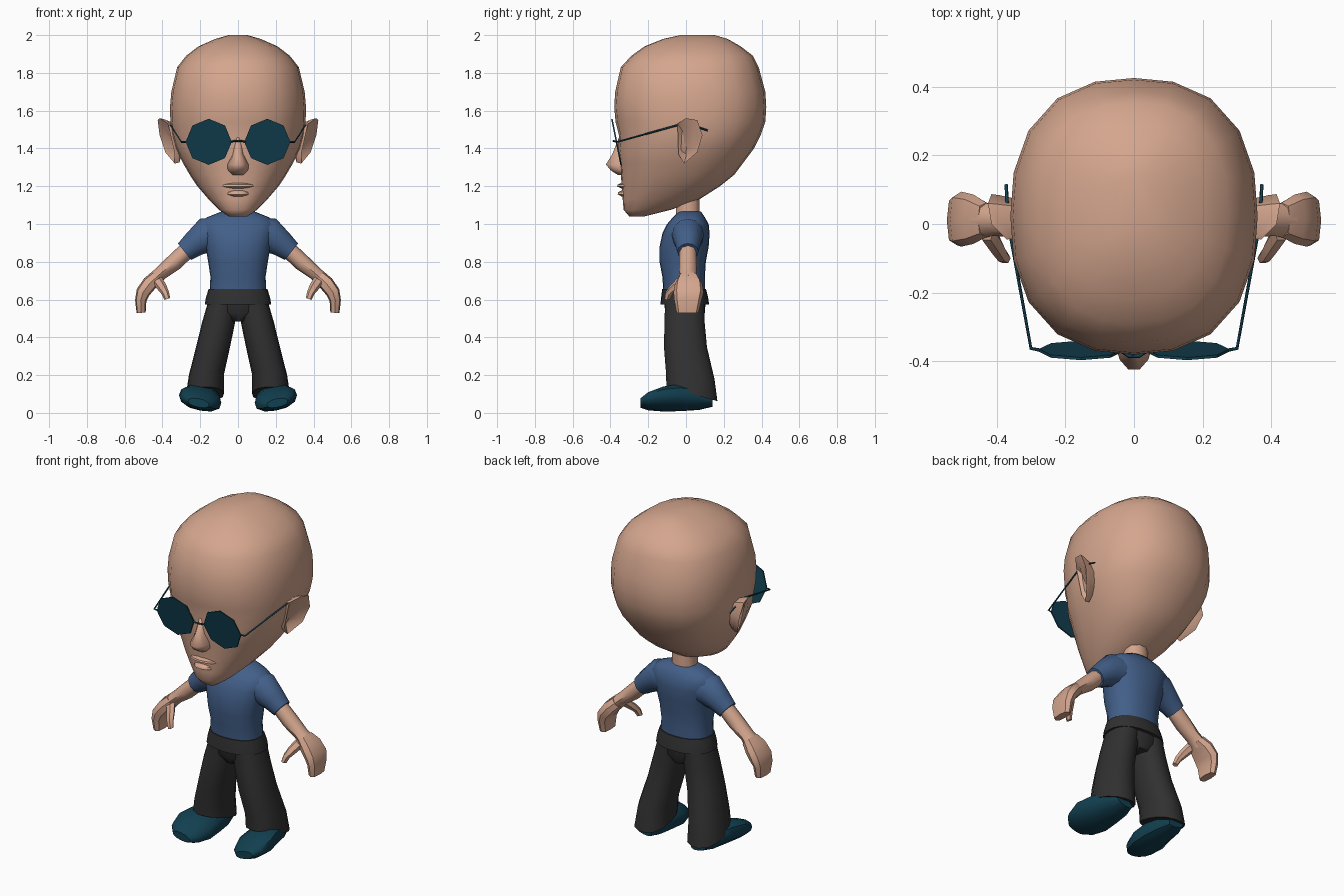
import bpy, bmesh, math
from mathutils import Vector

old = bpy.data.objects.get("Cube")
if old:
    bpy.data.objects.remove(old)


def material(name, r, g, b):
    m = bpy.data.materials.new(name)
    m.use_nodes = True
    m.diffuse_color = (r, g, b, 1)
    node = m.node_tree.nodes["Principled BSDF"]
    node.inputs["Base Color"].default_value = (r, g, b, 1)
    node.inputs["Roughness"].default_value = 0.8
    return m


SKIN = material("skin", 0.66, 0.38, 0.27)
SHIRT = material("blue_shirt", 0.055, 0.115, 0.25)
CLOTH = material("charcoal_cloth", 0.03, 0.03, 0.03)
TEAL = material("dark_teal", 0.006, 0.05, 0.08)


def loft(name, rings, mat, side=1, angle=50):
    """Skin a list of equal-length point rings, cap both ends."""
    bm = bmesh.new()
    loops = [[bm.verts.new((p[0] * side, p[1], p[2])) for p in r] for r in rings]
    n = len(loops[0])
    for a, b in zip(loops, loops[1:]):
        for i in range(n):
            j = (i + 1) % n
            bm.faces.new((a[i], a[j], b[j], b[i]))
    bm.faces.new(loops[0])
    bm.faces.new(loops[-1])
    bmesh.ops.recalc_face_normals(bm, faces=bm.faces[:])
    me = bpy.data.meshes.new(name)
    bm.to_mesh(me)
    bm.free()
    me.materials.append(mat)
    me.shade_smooth()
    me.set_sharp_from_angle(angle=math.radians(angle))
    ob = bpy.data.objects.new(name, me)
    bpy.context.collection.objects.link(ob)
    return ob


def oval(n, power=2):
    """Unit superellipse points."""
    pts = []
    for i in range(n):
        t = math.tau * i / n
        c, s = math.cos(t), math.sin(t)
        k = (abs(c) ** power + abs(s) ** power) ** (-1 / power)
        pts.append((c * k, s * k))
    return pts


def level(z, hw, yf, yb, xc=0, n=20, power=2.3, tilt=0):
    """Horizontal ring from its half width, front and back."""
    yc, ry = (yf + yb) / 2, (yb - yf) / 2
    return [(xc + hw * c, yc + ry * s, z - tilt * ry * s) for c, s in oval(n, power)]


def limb(name, stations, mat, side, n=10, power=2, angle=50):
    """Tube through (x, y, z, radius, y radius) stations."""
    rings = []
    for i, (x, y, z, ru, ry) in enumerate(stations):
        a, b = stations[max(i - 1, 0)], stations[min(i + 1, len(stations) - 1)]
        t = Vector((b[0] - a[0], 0, b[2] - a[2])).normalized()
        rings.append([(x - t.z * ru * c, y + ry * s, z + t.x * ru * c)
                      for c, s in oval(n, power)])
    return loft(name, rings, mat, side, angle)


def wire(name, points, side=1):
    cu = bpy.data.curves.new(name, "CURVE")
    cu.dimensions = "3D"
    cu.bevel_depth = 0.005
    cu.bevel_resolution = 0
    cu.use_fill_caps = True
    sp = cu.splines.new("POLY")
    sp.points.add(len(points) - 1)
    for p, (x, y, z) in zip(sp.points, points):
        p.co = (x * side, y, z, 1)
    cu.materials.append(TEAL)
    ob = bpy.data.objects.new(name, cu)
    bpy.context.collection.objects.link(ob)


# Head, from chin to crown
head = [(1.04, .05, -.30, -.22), (1.075, .10, -.33, -.08), (1.13, .155, -.335, .07),
        (1.2, .215, -.34, .18), (1.26, .255, -.345, .255), (1.32, .29, -.35, .30),
        (1.4, .33, -.36, .36), (1.47, .35, -.355, .395), (1.54, .358, -.373, .42),
        (1.62, .36, -.38, .425), (1.7, .353, -.375, .42), (1.83, .322, -.345, .385),
        (1.89, .275, -.29, .355), (1.94, .21, -.22, .29), (1.98, .12, -.12, .22),
        (2.0, .05, -.03, .15)]
loft("head", [level(*h, power=2.4) for h in head], SKIN, angle=75)

# Nose
nose = [(1.46, .02, -.358), (1.37, .032, -.395), (1.315, .055, -.43),
        (1.285, .055, -.405), (1.26, .035, -.365)]
loft("nose", [level(z, w, y, -.27, n=10, power=1.7) for z, w, y in nose], SKIN, angle=70)

# Lips
def lip(name, z, hw, y, h):
    rings = [level(z + h * k, hw * f, y * f - .31 * (1 - f), -.28, n=12, power=2)
             for k, f in ((-1, .6), (-.3, 1), (.4, .95), (1, .6))]
    loft(name, rings, SKIN)


lip("upper_lip", 1.203, .085, -.365, .014)
lip("lower_lip", 1.162, .06, -.362, .016)

# Neck
loft("neck", [level(1.03, .07, -.055, .075, n=10), level(1.3, .065, -.05, .07, n=10)], SKIN)

# Shirt body
shirt = [(.645, .15, -.12, .10), (.72, .146, -.125, .10), (.8, .158, -.14, .105),
         (.88, .172, -.14, .12), (.95, .19, -.125, .125), (1.0, .2, -.1, .12),
         (1.035, .165, -.07, .1), (1.065, .09, -.04, .08)]
loft("shirt", [level(*s) for s in shirt], SHIRT, angle=70)

# Trouser hips and flared waistband
hips = [(.485, .06, -.08, .08), (.53, .135, -.11, .1), (.61, .158, -.118, .105)]
loft("trouser_hips", [level(*h) for h in hips], CLOTH)
band = [(.575, .176, -.135, .122), (.61, .17, -.132, .117), (.655, .156, -.126, .106)]
loft("waistband", [level(*b) for b in band], CLOTH)

for side, word in ((1, "left"), (-1, "right")):
    # Ear: base, flared rim and hollow
    outline = [(.37, -.045, 1.53), (.415, 0, 1.56), (.425, .06, 1.55), (.415, .087, 1.47),
               (.385, .06, 1.38), (.335, -.01, 1.32), (.335, -.04, 1.37)]

    def shrink(f, dx):
        return [(x + dx, .02 + (y - .02) * f, 1.44 + (z - 1.44) * f) for x, y, z in outline]
    base = [(.3, y, z) for x, y, z in shrink(.65, 0)]
    loft(word + "_ear", [base, shrink(.95, -.025), outline, shrink(.6, -.02)], SKIN, side, 40)

    # Sleeve, forearm, hand and thumb
    limb(word + "_sleeve", [(.08, .01, .95, .09, .09), (.17, .01, .94, .093, .085),
                            (.23, .01, .895, .07, .068), (.283, .01, .853, .056, .056)],
         SHIRT, side, 12, angle=60)
    limb(word + "_forearm", [(.26, .01, .87, .045, .045), (.34, .01, .795, .045, .048),
                             (.41, .01, .738, .036, .045), (.45, .012, .70, .04, .055)],
         SKIN, side, 8)
    limb(word + "_hand", [(.43, .012, .72, .036, .05), (.468, .014, .685, .04, .072),
                          (.503, .014, .638, .037, .08), (.515, .01, .595, .03, .072),
                          (.513, .008, .53, .024, .058)], SKIN, side, 8, 3, 35)
    limb(word + "_thumb", [(.43, -.02, .705, .03, .03), (.402, -.062, .665, .026, .028),
                           (.385, -.09, .635, .02, .022), (.374, -.1, .603, .016, .016)],
         SKIN, side, 6)

    # Trouser leg: height, inner x, outer x, front, back, hem slope
    leg = [(.60, 0, .155, -.112, .1, 0), (.48, .015, .19, -.115, .1, 0),
           (.35, .042, .222, -.118, .112, 0), (.2, .075, .26, -.108, .152, .15),
           (.1, .075, .275, -.105, .168, .28)]
    loft(word + "_trouser_leg",
         [level(z, (b - a) / 2, f, k, (a + b) / 2, 14, 2.4, t) for z, a, b, f, k, t in leg],
         CLOTH, side)

    # Shoe: y, centre x, half width, sole, top; rolled slightly inward
    shoe = [(-.24, .208, .055, .03, .075), (-.2, .206, .092, .018, .105),
            (-.12, .2, .112, .012, .135), (-.03, .19, .098, .012, .15),
            (.07, .185, .08, .018, .13), (.14, .18, .05, .035, .08)]
    rings = [[(xc + hw * c, y, max(0, (lo + hi) / 2 + (hi - lo) / 2 * s + .18 * hw * c))
              for c, s in oval(12, 2.4)] for y, xc, hw, lo, hi in shoe]
    loft(word + "_shoe", rings, TEAL, side, 45)

    # Octagonal lens, leaning forward at the top
    lens = [[(.155 + .122 * c, -.368 - .2 * .122 * s + d, 1.435 + .122 * s)
             for c, s in oval(8)] for d in (-.004, .004)]
    loft(word + "_lens", lens, TEAL, side, 30)

    # Spectacle arm hooked over the ear
    wire(word + "_spectacle_arm", [(.27, -.368, 1.435), (.3, -.362, 1.435),
                                   (.362, -.02, 1.53), (.37, .07, 1.51), (.372, .115, 1.495)], side)

wire("spectacle_bridge", [(-.04, -.368, 1.435), (-.015, -.385, 1.44),
                          (.015, -.385, 1.44), (.04, -.368, 1.435)])
